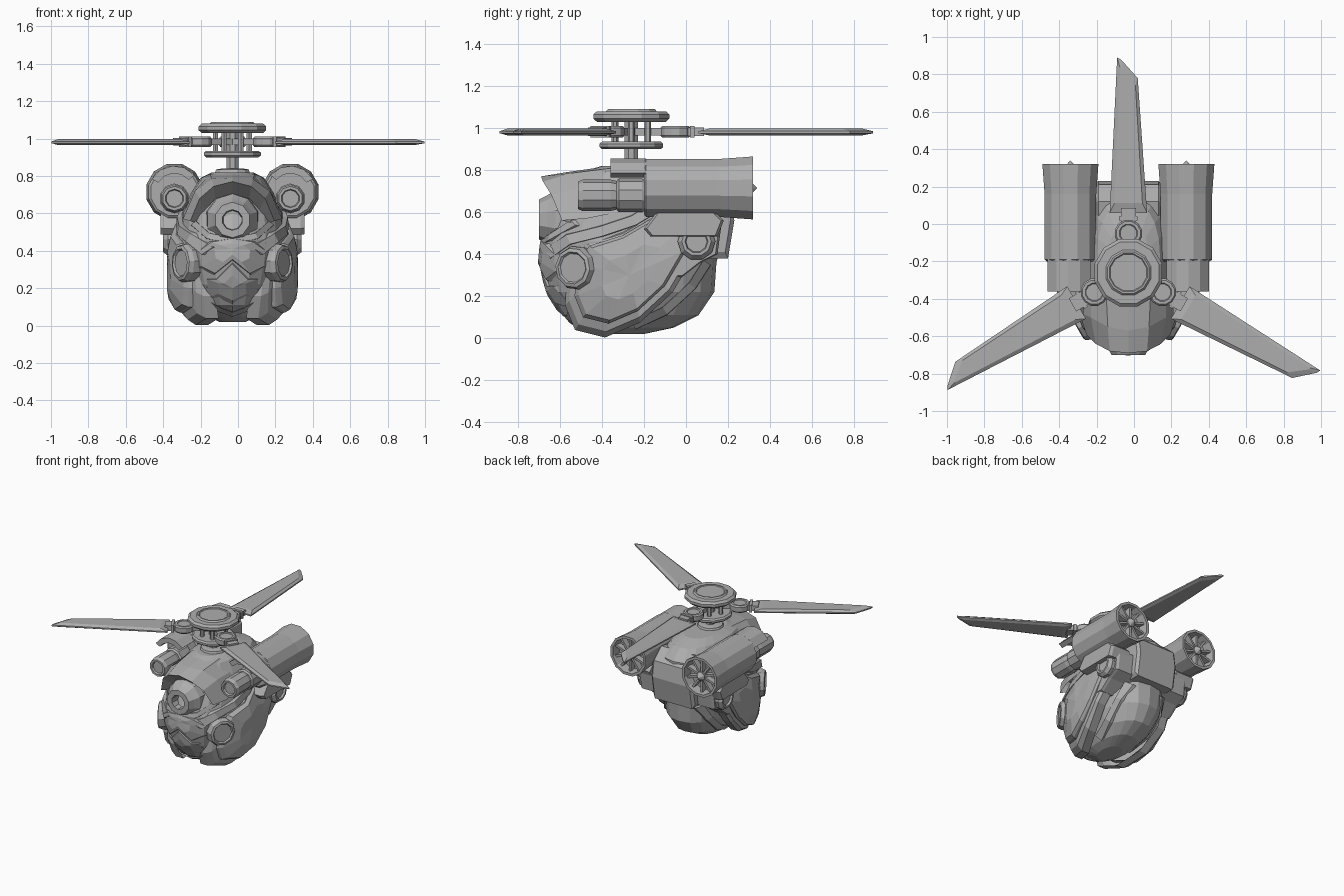
import bpy, bmesh, math
from mathutils import Vector, Matrix

old = bpy.data.objects.get("Cube")
if old:
    bpy.data.objects.remove(old, do_unlink=True)

CX = -0.03        # symmetry plane of the machine
ROTOR_Y = -0.26   # mast position
N = 2.3           # squareness of the hull sections

grey = bpy.data.materials.new("plain grey")
grey.use_nodes = True
grey.diffuse_color = (0.42, 0.42, 0.42, 1)
grey.node_tree.nodes["Principled BSDF"].inputs["Base Color"].default_value = (0.42, 0.42, 0.42, 1)


def make(name, verts, faces, mirror=False, matrix=None):
    bm = bmesh.new()
    vs = [bm.verts.new(v) for v in verts]
    for f in faces:
        bm.faces.new([vs[i] for i in f])
    bmesh.ops.remove_doubles(bm, verts=bm.verts, dist=1e-5)
    bmesh.ops.recalc_face_normals(bm, faces=bm.faces)
    if matrix:
        bm.transform(matrix)
    mesh = bpy.data.meshes.new(name)
    bm.to_mesh(mesh)
    bm.free()
    mesh.materials.append(grey)
    ob = bpy.data.objects.new(name, mesh)
    ob.location.x = CX
    bpy.context.collection.objects.link(ob)
    if mirror:
        ob.modifiers.new("mirror", "MIRROR").use_mirror_merge = False
    return ob


def loft(name, rings, closed=True, caps=True, **kw):
    n = len(rings[0])
    verts = [v for r in rings for v in r]
    faces = []
    for k in range(len(rings) - 1):
        for i in range(n if closed else n - 1):
            j = (i + 1) % n
            faces.append((k * n + i, k * n + j, (k + 1) * n + j, (k + 1) * n + i))
    if caps:
        faces += [tuple(range(n)), tuple(range(len(verts) - n, len(verts)))]
    return make(name, verts, faces, **kw)


def lathe(name, profile, centre, axis=(0, 0, 1), n=12, **kw):
    q = Vector((0, 0, 1)).rotation_difference(Vector(axis).normalized())
    rings = []
    for r, h in profile:
        rings.append([Vector(centre) + q @ Vector((r * math.cos((i + .5) * math.tau / n),
                      r * math.sin((i + .5) * math.tau / n), h)) for i in range(n)])
    return loft(name, rings, caps=False, **kw)


def prism(name, outline, x0, x1, inset=0.9, **kw):
    cy = sum(p[0] for p in outline) / len(outline)
    cz = sum(p[1] for p in outline) / len(outline)
    edge = x1 - 0.02
    rings = [[(x, cy + (y - cy) * s, cz + (z - cz) * s) for y, z in outline]
             for x, s in ((x0, 1), (edge, 1), (x1, inset))]
    return loft(name, rings, **kw)


def box(name, lo, hi, **kw):
    rings = [[(lo[0], lo[1], z), (hi[0], lo[1], z), (hi[0], hi[1], z), (lo[0], hi[1], z)]
             for z in (lo[2], hi[2])]
    return loft(name, rings, **kw)


# Hull: height, half width, front y, back y
hull = [(.02, .07, -.42, -.2), (.05, .13, -.5, -.06), (.11, .18, -.59, .06), (.22, .235, -.66, .135),
        (.36, .27, -.69, .145), (.46, .285, -.68, .17), (.6, .27, -.62, .2),
        (.71, .22, -.57, .2), (.79, .17, -.5, .12), (.82, .11, -.4, .0)]


def section(z):
    z = min(max(z, hull[0][0]), hull[-1][0])
    for a, b in zip(hull, hull[1:]):
        if z <= b[0]:
            t = (z - a[0]) / (b[0] - a[0])
            w, f, k = (a[i] + (b[i] - a[i]) * t for i in (1, 2, 3))
            return w, (f + k) / 2, (k - f) / 2


def power(t):
    return math.copysign(abs(t) ** (2 / N), t)


def bulge(t):
    return (1 - min(abs(t), 1) ** N) ** (1 / N)


def on_side(y, z, off):
    w, c, h = section(z)
    return (w * bulge((y - c) / h) + off, y, z)


def on_front(x, z, off):
    w, c, h = section(z)
    return (x, c - h * bulge(x / w) - off, z)


def on_cheek(y, z, off):
    x = .345 - 2.6 * max(0, .2 - z) ** 2 - 2 * max(0, -.3 - y) ** 2
    x -= 1.2 * max(0, y + .1) ** 2 + 1.2 * max(0, z - .35) ** 2
    return (x + off, y, z)


rings = []
for z, *_ in hull:
    w, c, h = section(z)
    rings.append([(w * power(math.cos(a)), c + h * power(math.sin(a)), z)
                  for a in (i * math.tau / 20 for i in range(20))])
loft("hull", rings)


def plate(name, outline, surface, centre, off, depth=.08, grow=1, **kw):
    rings = []
    for s, o in ((grow, off - depth), (grow, off - .015), (grow * .93, off), (grow * .5, off), (0, off)):
        rings.append([surface(centre[0] + (u - centre[0]) * s,
                              centre[1] + (v - centre[1]) * s, o) for u, v in outline])
    return loft(name, rings, caps=False, **kw)


def band(name, path, surface, width, off=.02, **kw):
    rings = []
    for i, p in enumerate(path):
        a, b = path[max(i - 1, 0)], path[min(i + 1, len(path) - 1)]
        d = Vector((b[0] - a[0], b[1] - a[1])).normalized() * width / 2
        rings.append([surface(p[0] - d.y * s, p[1] + d.x * s, o)
                      for s, o in ((1, -.04), (.8, off), (-.8, off), (-1, -.04))])
    return loft(name, rings, **kw)


# Large cheek shells with a stepped rim
leaf = [(-.46, .44), (-.3, .49), (-.13, .59), (.02, .56), (.0, .42), (-.1, .25),
        (-.23, .13), (-.37, .07), (-.49, .1), (-.53, .2), (-.52, .35)]
plate("cheek_rim", leaf, on_cheek, (-.29, .42), -.02, .08, 1.19, mirror=True)
plate("cheek_shell", leaf, on_cheek, (-.27, .3), .005, .09, mirror=True)
band("temple_band", [(-.66, .4), (-.56, .47), (-.4, .51), (-.25, .56), (-.1, .65)],
     on_side, .06, .025, mirror=True)
band("rear_band", [(-.25, .06), (-.1, .13), (.03, .25), (.1, .36)], on_side, .05, .02, mirror=True)


# Face plates
def both(points):
    return points + [(-x, z) for x, z in reversed(points) if x > 0]


plate("muzzle", both([(0, .47), (.12, .45), (.19, .4), (.18, .31), (.1, .27), (0, .35)]),
      on_front, (0, .41), .015)
plate("jaw", both([(0, .34), (.09, .25), (.14, .25), (.15, .14), (0, .07)]), on_front, (0, .2), .01)
band("chin_band", [(-.13, .12), (-.07, .085), (0, .06), (.07, .085), (.13, .12)], on_front, .03)
band("eye_socket", [(-.21, .55), (-.13, .48), (0, .455), (.13, .48), (.21, .55)], on_front, .04, .015)

# Brow hood: inner lip, front rim, crown and rear edge
hood_rows = [[(0, -.6, .7), (.09, -.59, .68), (.145, -.56, .62), (.18, -.5, .54)],
             [(0, -.69, .77), (.1, -.68, .745), (.175, -.64, .68), (.225, -.59, .56)],
             [(0, -.57, .79), (.11, -.55, .785), (.2, -.5, .72), (.265, -.47, .57)],
             [(0, -.36, .82), (.12, -.35, .81), (.2, -.33, .72), (.265, -.32, .6)]]
loft("brow_hood", [[(-x, y, z) for x, y, z in reversed(r[1:])] + r for r in hood_rows],
     closed=False, caps=False)

# Lens and cheek discs
lathe("lens_housing", [(.15, -.08), (.14, .02), (.115, .06), (.095, .1), (.055, .1), (.05, .02), (0, .02)],
      (0, -.6, .565), (0, -1, 0), 10)
lathe("cheek_disc", [(.1, -.1), (.105, .035), (.095, .06), (.078, .065), (.07, .055), (0, .055)],
      (.225, -.51, .335), (.87, -.5, 0), 10, mirror=True)

# Rear block, side brackets and ear pads
prism("rear_block", [(-.1, .72), (.12, .76), (.21, .68), (.23, .56), (.2, .38), (0, .38)],
      0, .18, .85, mirror=True)
prism("ear_bracket", [(-.12, .29), (-.02, .29), (.07, .36), (.15, .4), (.17, .55), (-.04, .57), (-.05, .4)],
      .12, .32, .92, mirror=True)
lathe("ear_pad", [(.09, -.1), (.09, .02), (.07, .045), (.055, .045), (.05, .03), (0, .03)],
      (.325, .05, .46), (1, 0, 0), 10, mirror=True)
prism("engine_mount", [(-.2, .52), (-.17, .485), (.15, .485), (.18, .56), (.14, .6), (-.14, .6)],
      .22, .385, .93, mirror=True)

# Engines
E = (.31, 0, .715)
lathe("engine_barrel", [(0, -.2), (.13, -.2), (.143, -.19), (.143, .16), (.155, .32), (.135, .32),
                        (.125, .25), (0, .25)], E, (0, 1, 0), 12, mirror=True)
lathe("engine_cone", [(.035, .24), (.035, .305), (0, .34)], E, (0, 1, 0), 8, mirror=True)
lathe("intake_pod", [(.065, .18), (.08, .21), (.08, .32), (.068, .33), (.075, .36), (.075, .49),
                     (.065, .515), (.05, .515), (.045, .5), (0, .5)],
      (.31, 0, .68), (0, -1, 0), 10, mirror=True)
for k in range(10):
    turn = Matrix.Translation(E) @ Matrix.Rotation(k * math.tau / 10, 4, "Y")
    box("fan_blade", (-.008, .25, .02), (.008, .295, .133), mirror=True, matrix=turn)
arc = [math.radians(a) for a in (30, 58, 85, 112, 140)]
cowl = [(r * math.cos(a), r * math.sin(a)) for r, path in ((.14, arc), (.1, arc[::-1])) for a in path]
loft("engine_cowl", [[(E[0] + x, y, E[2] + z) for x, z in cowl] for y in (-.36, -.19)], mirror=True)

# Rotor hub
hub = (0, ROTOR_Y, 0)
lathe("mast", [(0, .8), (.035, .8), (.035, 1.04), (0, 1.04)], hub, n=8)
lathe("mast_collar", [(.1, .81), (.09, .835), (.06, .84), (0, .84)], hub)
lathe("lower_disc", [(0, .9), (.145, .9), (.157, .91), (.157, .925), (.145, .935), (0, .935)], hub)
lathe("upper_disc", [(0, 1.03), (.17, 1.03), (.187, 1.045), (.187, 1.065), (.17, 1.08), (.125, 1.08),
                     (.115, 1.09), (.105, 1.09), (.1, 1.085), (0, 1.085)], hub)
for k in range(6):
    a = k * math.tau / 6
    lathe("hub_post", [(0, .93), (.016, .93), (.016, 1.04), (0, 1.04)],
          (.09 * math.cos(a), ROTOR_Y + .09 * math.sin(a), 0), n=6)

# Three blades with hinges
outline = [(-.1, .32), (.1, .32), (.05, 1.04), (-.04, 1.14), (-.06, 1.15)]


def blade_ring(s, z):
    return [(x * s, .73 + (y - .73) * (s + 1) / 2, z) for x, y in outline]


for k in range(3):
    turn = Matrix.Translation(hub) @ Matrix.Rotation(k * math.tau / 3, 4, "Z")
    loft("blade", [blade_ring(.75, .965), blade_ring(1, .975), blade_ring(1, .985), blade_ring(.75, .998)],
         matrix=turn)
    box("hinge_arm", (-.03, 0, .965), (.03, .17, 1), matrix=turn)
    box("blade_clasp", (-.04, .24, .962), (.04, .345, 1.003), matrix=turn)
    box("clasp_band", (-.05, .28, .955), (.05, .3, 1.01), matrix=turn)
    lathe("hinge", [(0, .955), (.066, .955), (.075, .965), (.075, 1), (.066, 1.01), (.05, 1.01),
                    (.045, 1.005), (0, 1.005)], (0, .21, 0), matrix=turn)
